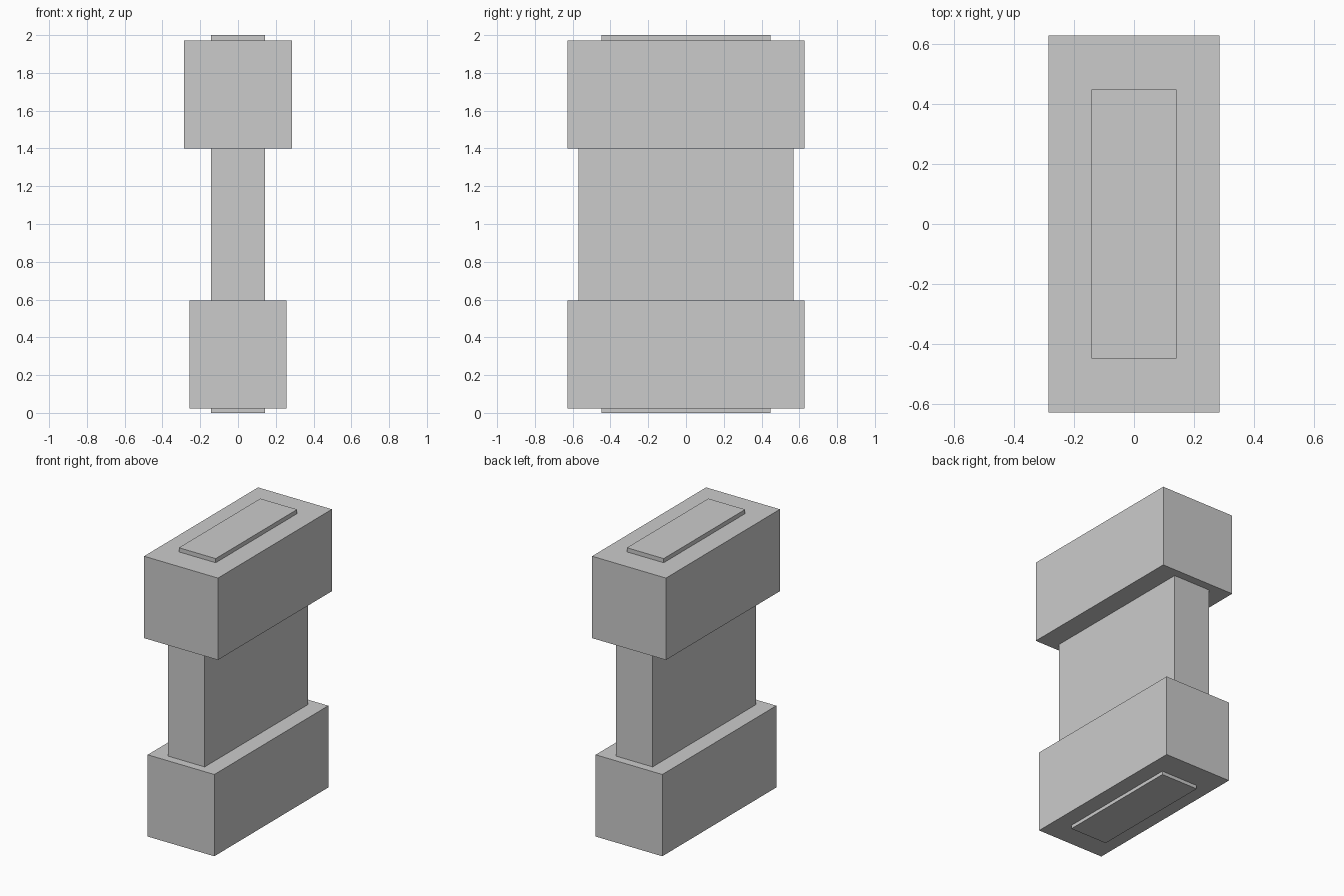
import bpy

if "Cube" in bpy.data.objects:
    bpy.data.objects.remove(bpy.data.objects["Cube"])


def box(name, width, depth, z0, z1):
    """Centred box spanning z0 to z1."""
    bpy.ops.mesh.primitive_cube_add(size=1, location=(0, 0, (z0 + z1) / 2))
    ob = bpy.context.object
    ob.name = name
    ob.scale = (width, depth, z1 - z0)
    bpy.ops.object.transform_apply(location=False, rotation=False, scale=True)
    return ob


# Thin foot plate and lower block
box("bottom_plate", 0.284, 0.897, 0.0, 0.024)
box("lower_block", 0.514, 1.256, 0.024, 0.594)

# Narrow web joining the blocks
box("middle_web", 0.284, 1.14, 0.594, 1.4)

# Slightly wider upper block and thin top plate
box("upper_block", 0.57, 1.256, 1.4, 1.971)
box("top_plate", 0.284, 0.897, 1.971, 2.0)
